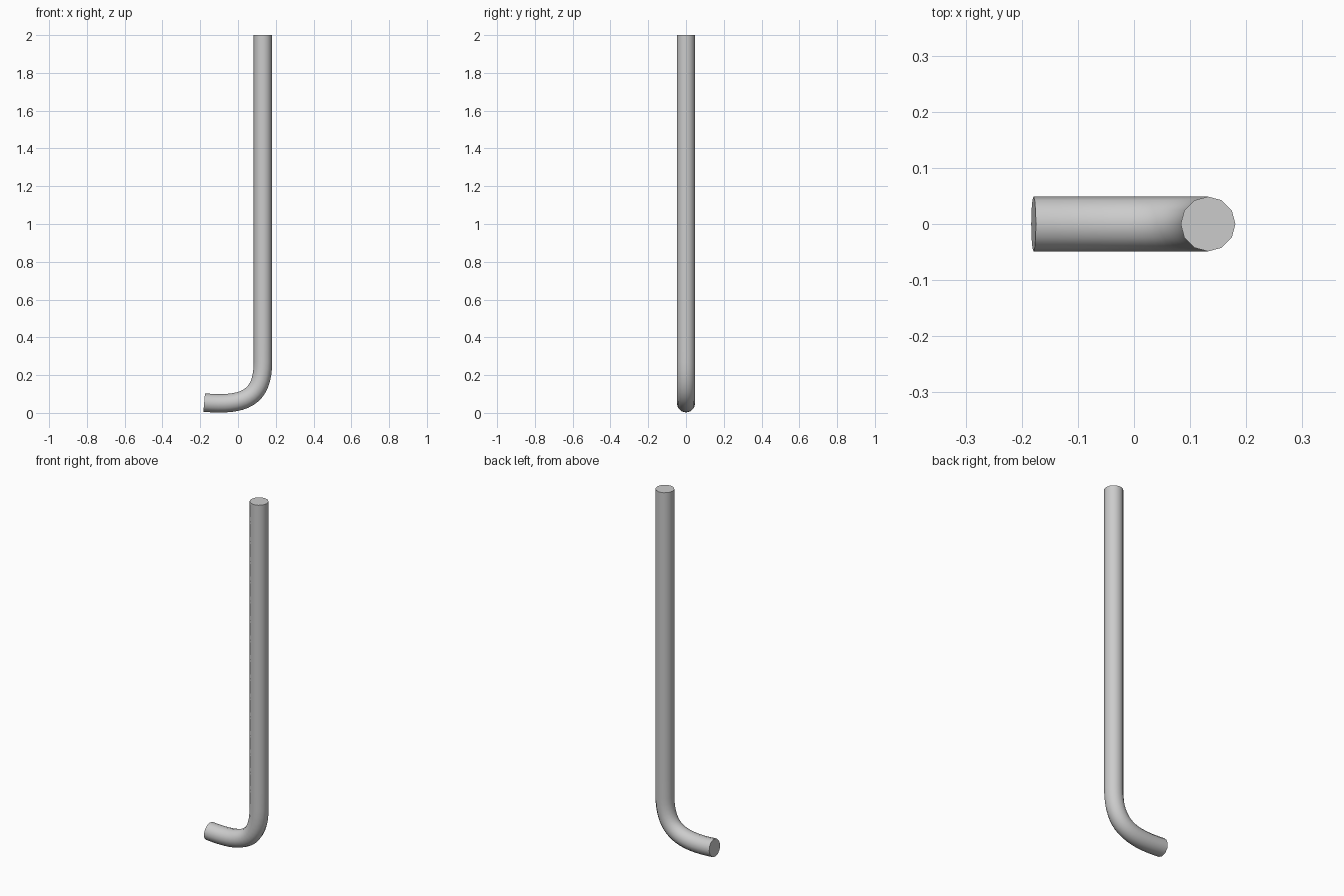
import bpy

if "Cube" in bpy.data.objects:
    bpy.data.objects.remove(bpy.data.objects["Cube"])

# Bent rod: one swept centre line with a 12-sided round section
curve = bpy.data.curves.new("bent_rod", 'CURVE')
curve.dimensions = '3D'
curve.bevel_depth = 0.0488
curve.bevel_resolution = 4
curve.use_fill_caps = True
curve.resolution_u = 16

# (point, left handle, right handle) as x, z pairs
path = [
    ((-0.179, 0.0545), (-0.25, 0.06), (0.03, 0.0365)),
    ((0.132, 0.27), (0.132, 0.075), (0.132, 0.8)),
    ((0.132, 2.0), (0.132, 1.4), (0.132, 2.2)),
]
spline = curve.splines.new('BEZIER')
spline.bezier_points.add(len(path) - 1)
for bp, (co, left, right) in zip(spline.bezier_points, path):
    bp.handle_left_type = bp.handle_right_type = 'FREE'
    bp.co = (co[0], 0, co[1])
    bp.handle_left = (left[0], 0, left[1])
    bp.handle_right = (right[0], 0, right[1])

rod = bpy.data.objects.new("bent_rod", curve)
bpy.context.collection.objects.link(rod)
bpy.context.view_layer.objects.active = rod
rod.select_set(True)

# Mesh with welded end caps, smooth sides and sharp rims
bpy.ops.object.convert(target='MESH')
bpy.ops.object.mode_set(mode='EDIT')
bpy.ops.mesh.select_all(action='SELECT')
bpy.ops.mesh.remove_doubles(threshold=0.0001)
bpy.ops.mesh.normals_make_consistent(inside=False)
bpy.ops.object.mode_set(mode='OBJECT')
bpy.ops.object.shade_smooth_by_angle(angle=0.7)
